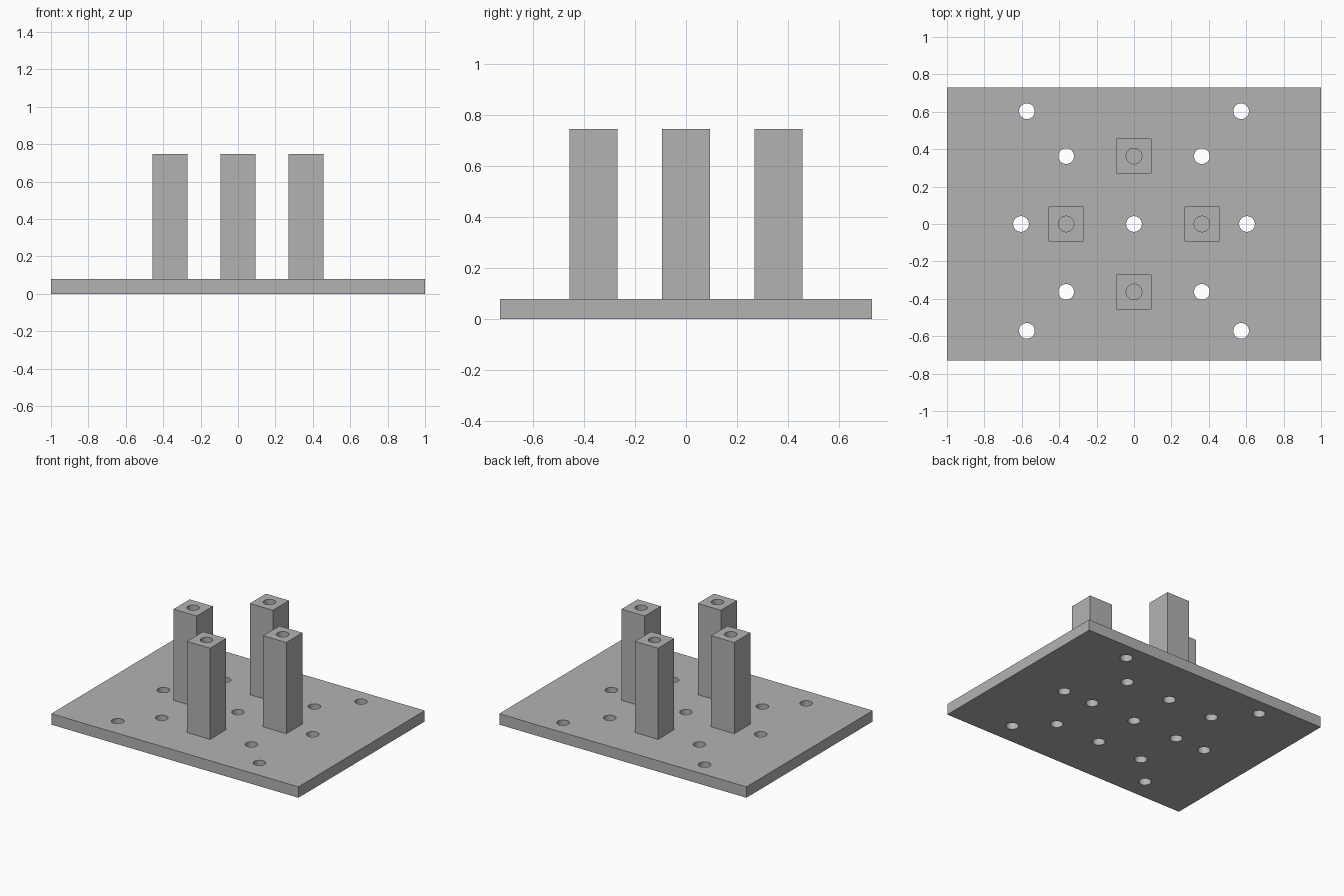
import bpy
import bmesh
from mathutils import Matrix

if "Cube" in bpy.data.objects:
    bpy.data.objects.remove(bpy.data.objects["Cube"], do_unlink=True)

PLATE_TOP = 0.08
POST_TOP = 0.747
POST_WIDTH = 0.187
PITCH = 0.363
HOLE_RADIUS = 0.042
BORE_DEPTH = 0.25

grey = bpy.data.materials.new("plain grey")
grey.use_nodes = True
grey.diffuse_color = (0.45, 0.45, 0.45, 1)
grey.node_tree.nodes["Principled BSDF"].inputs["Base Color"].default_value = grey.diffuse_color


def make_object(name, bm):
    mesh = bpy.data.meshes.new(name)
    bm.to_mesh(mesh)
    bm.free()
    mesh.materials.append(grey)
    obj = bpy.data.objects.new(name, mesh)
    bpy.context.collection.objects.link(obj)
    return obj


def box(name, x, y, bottom, top, width, depth):
    bm = bmesh.new()
    place = Matrix.Translation((x, y, (bottom + top) / 2))
    bmesh.ops.create_cube(bm, size=1, matrix=place @ Matrix.Diagonal((width, depth, top - bottom, 1)))
    return make_object(name, bm)


def drill(obj, holes):
    """Cut round holes, each given as x, y, bottom, top."""
    bm = bmesh.new()
    for x, y, bottom, top in holes:
        bmesh.ops.create_cone(bm, cap_ends=True, segments=32, radius1=HOLE_RADIUS,
                              radius2=HOLE_RADIUS, depth=top - bottom,
                              matrix=Matrix.Translation((x, y, (bottom + top) / 2)))
    cutter = make_object("drill_cutter", bm)
    cutter.hide_render = True
    mod = obj.modifiers.new("holes", 'BOOLEAN')
    mod.operation = 'DIFFERENCE'
    mod.solver = 'EXACT'
    mod.object = cutter
    bpy.ops.object.select_all(action='DESELECT')
    obj.select_set(True)
    bpy.context.view_layer.objects.active = obj
    bpy.ops.object.modifier_apply(modifier=mod.name)
    bpy.data.objects.remove(cutter, do_unlink=True)
    bpy.ops.object.shade_smooth_by_angle()


# Hole positions: centre, sides, inner square and outer corners
posts = {"front_post": (0, -PITCH), "back_post": (0, PITCH),
         "left_post": (PITCH, 0), "right_post": (-PITCH, 0)}
spots = [(0, 0)] + list(posts.values())
for side in (-1, 1):
    spots += [(side * 0.604, 0), (side * PITCH, PITCH), (side * PITCH, -PITCH),
              (side * 0.573, 0.603), (side * 0.573, -0.571)]

# Base plate with through holes
plate = box("base_plate", 0, 0, 0, PLATE_TOP, 2, 1.46)
drill(plate, [(x, y, -0.1, PLATE_TOP + 0.1) for x, y in spots])

# Square posts with blind bores in both ends
for name, (x, y) in posts.items():
    post = box(name, x, y, PLATE_TOP, POST_TOP, POST_WIDTH, POST_WIDTH)
    drill(post, [(x, y, POST_TOP - BORE_DEPTH, POST_TOP + 0.1),
                 (x, y, PLATE_TOP - 0.1, PLATE_TOP + BORE_DEPTH)])
